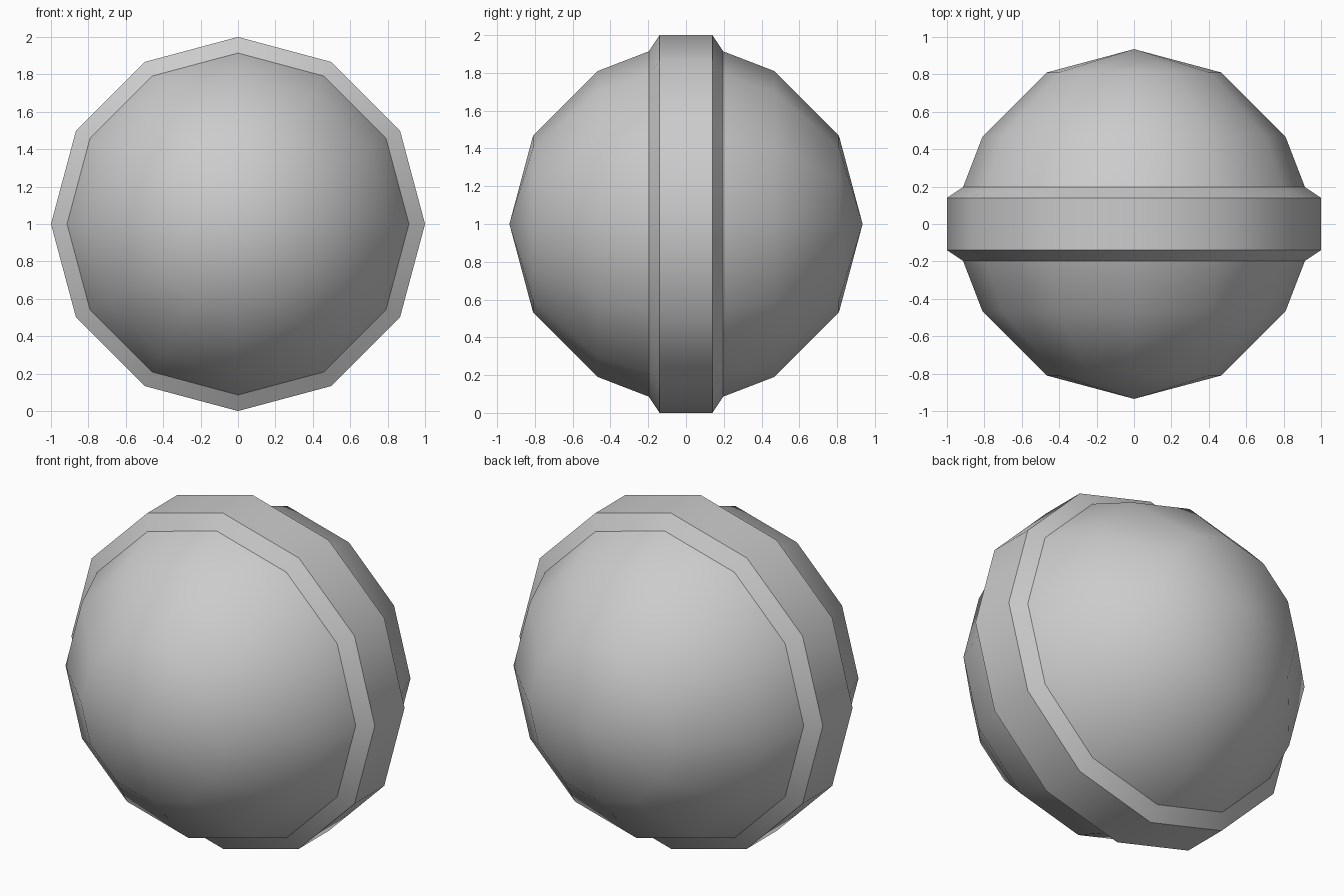
import bpy
import bmesh
from math import sin, cos, pi, radians, sqrt

if "Cube" in bpy.data.objects:
    bpy.data.objects.remove(bpy.data.objects["Cube"])

SIDES = 12
R = 0.935      # ball radius
LIP = 0.197    # where the band meets the ball
LIP_R = sqrt(R * R - LIP * LIP)


def lathe(name, profile):
    """Spin (radius, y) points around the y axis through z = 1."""
    bm = bmesh.new()
    rings = []
    for r, y in profile:
        if r == 0:
            rings.append([bm.verts.new((0, y, 1))] * SIDES)
        else:
            rings.append([bm.verts.new((r * sin(2 * pi * i / SIDES), y,
                                        1 + r * cos(2 * pi * i / SIDES)))
                          for i in range(SIDES)])
    for a, b in zip(rings, rings[1:]):
        for i in range(SIDES):
            j = (i + 1) % SIDES
            corners = list(dict.fromkeys((a[i], a[j], b[j], b[i])))
            bm.faces.new(corners)
    bmesh.ops.recalc_face_normals(bm, faces=bm.faces)
    mesh = bpy.data.meshes.new(name)
    bm.to_mesh(mesh)
    bm.free()
    obj = bpy.data.objects.new(name, mesh)
    bpy.context.collection.objects.link(obj)
    bpy.ops.object.select_all(action='DESELECT')
    obj.select_set(True)
    bpy.context.view_layer.objects.active = obj
    bpy.ops.object.shade_smooth_by_angle(angle=radians(35))
    return obj


# Ball halves on either side of the band
for name, s in (("front_dome", -1), ("back_dome", 1)):
    lathe(name, [(0, s * R),
                 (R * sin(pi / 6), s * R * cos(pi / 6)),
                 (R * sin(pi / 3), s * R * cos(pi / 3)),
                 (LIP_R, s * LIP)])

# Raised belt with chamfered edges
lathe("belt", [(LIP_R, -LIP), (1, -0.14), (1, 0.14), (LIP_R, LIP)])
